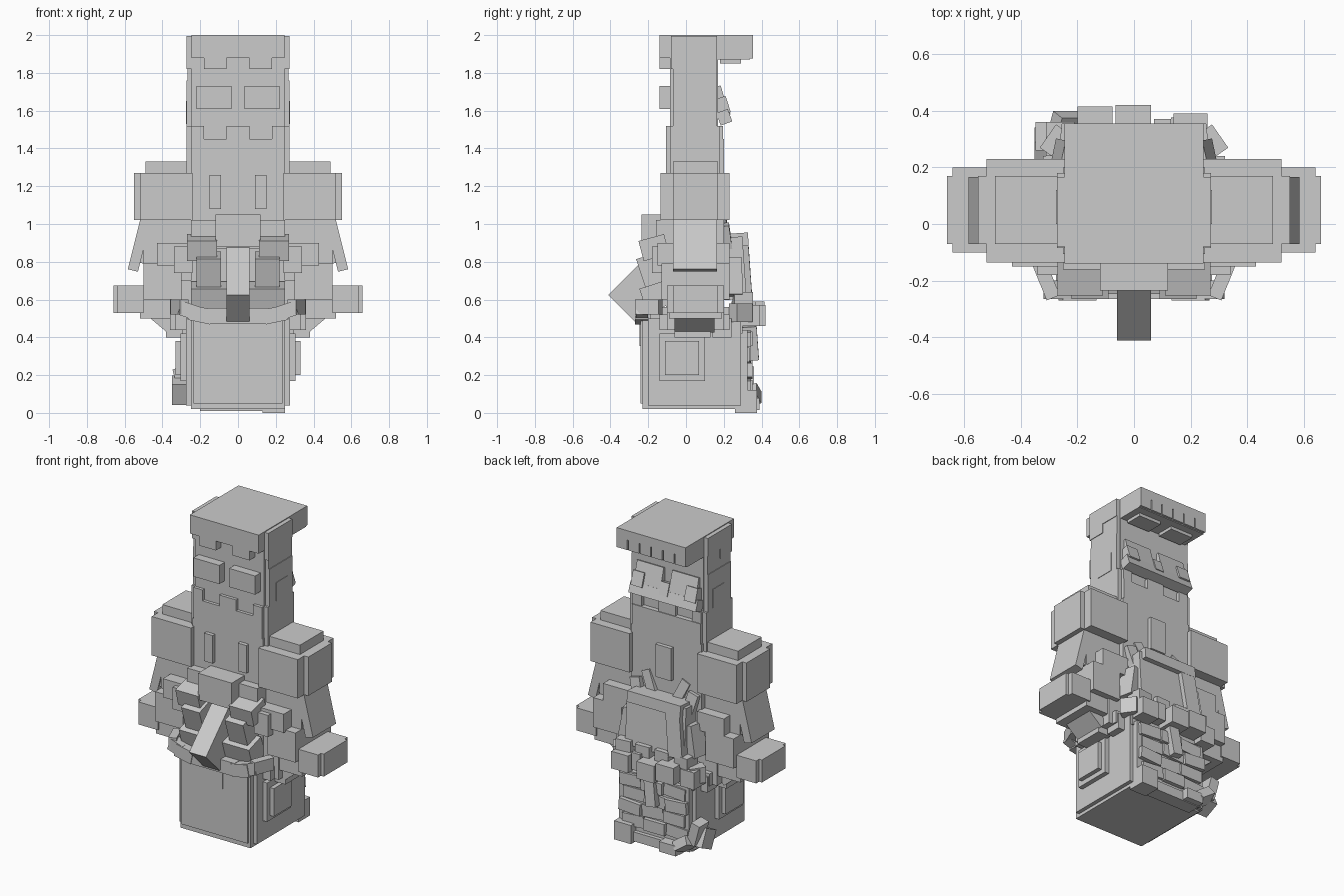
import bpy, bmesh, math
from mathutils import Matrix, Vector, Euler

old = bpy.data.objects.get("Cube")
if old:
    bpy.data.objects.remove(old, do_unlink=True)

grey = bpy.data.materials.new("stone_grey")
grey.use_nodes = True
tone = (0.6, 0.6, 0.6, 1)
grey.diffuse_color = tone
grey.node_tree.nodes["Principled BSDF"].inputs["Base Color"].default_value = tone


def block(name, x, y, z, tilt=(0, 0, 0), both=False):
    """Box from x, y, z ranges, tilted in degrees about its centre, optionally mirrored in x."""
    mesh = bpy.data.meshes.new(name)
    bm = bmesh.new()
    spans = (x, y, z)
    size = Matrix.Diagonal([b - a for a, b in spans] + [1])
    centre = Matrix.Translation(Vector([(a + b) / 2 for a, b in spans]))
    turn = Euler([math.radians(t) for t in tilt]).to_matrix().to_4x4()
    bmesh.ops.create_cube(bm, size=1, matrix=centre @ turn @ size)
    if both:
        twin = bmesh.ops.duplicate(bm, geom=bm.verts[:] + bm.edges[:] + bm.faces[:])["geom"]
        faces = [g for g in twin if isinstance(g, bmesh.types.BMFace)]
        for v in [g for g in twin if isinstance(g, bmesh.types.BMVert)]:
            v.co.x = -v.co.x
        bmesh.ops.reverse_faces(bm, faces=faces)
    bm.to_mesh(mesh)
    bm.free()
    mesh.materials.append(grey)
    ob = bpy.data.objects.new(name, mesh)
    bpy.context.scene.collection.objects.link(ob)
    return ob


def pair(name, x, y, z, tilt=(0, 0, 0)):
    return block(name, x, y, z, tilt, both=True)


# Head and cap
block("head", (-.245, .245), (-.085, .17), (1.3, 1.95))
pair("head_side_upper", (.24, .268), (-.07, .165), (1.76, 1.9))
pair("temple", (.24, .272), (-.07, .165), (1.52, 1.76))
pair("ear", (.24, .275), (0, .12), (1.53, 1.65))
block("cap_band", (-.245, .245), (-.14, .165), (1.88, 1.95))
block("cap_top", (-.245, .245), (-.14, .355), (1.94, 2))
block("cap_brim", (-.245, .245), (.16, .34), (1.87, 1.995))
pair("cap_tooth", (.06, .18), (-.14, -.08), (1.82, 1.89))
pair("cap_side_band", (.24, .272), (-.08, .165), (1.88, 1.995))
pair("cap_side_tab", (.24, .272), (-.08, .04), (1.82, 1.89))
for i in range(6):
    left = -.245 + i * .083
    block("brim_slat", (left, left + .075), (.33, .355), (1.875, 1.99))
pair("brim_underside_pad", (.04, .2), (.18, .29), (1.85, 1.88))
pair("rear_goggle", (.035, .22), (-.14, -.08), (1.61, 1.73))

# Face trim
block("moustache", (-.24, .24), (.17, .235), (1.53, 1.6), (20, 0, 0))
pair("cheek_plate", (.03, .22), (.155, .205), (1.58, 1.73), (16, 0, 0))
pair("cheek_ridge", (.15, .23), (.16, .225), (1.58, 1.67), (18, 0, 0))
block("nose", (-.03, .03), (.165, .225), (1.57, 1.65), (18, 0, 0))

# Neck collar with upright teeth
block("collar", (-.245, .245), (-.105, .2), (1.27, 1.45))
pair("collar_side", (.24, .272), (-.085, .18), (1.27, 1.52))
for l, r in ((-.245, -.18), (-.06, .06), (.18, .245)):
    block("collar_tooth", (l, r), (-.105, .195), (1.44, 1.52))

# Torso
block("torso", (-.25, .25), (-.105, .2), (.45, 1.32))
pair("back_strap", (.09, .15), (-.13, -.1), (1.08, 1.26))
block("chest_placket", (-.05, .06), (.19, .225), (1.04, 1.25))
pair("lapel", (.08, .14), (.17, .22), (.9, 1.06), (8, 25, 0))
pair("lapel_lower", (.15, .22), (.18, .24), (.82, 1.0), (8, 15, 0))

# Shoulders and arms
pair("shoulder_top", (.24, .49), (-.07, .17), (1.2, 1.33))
pair("shoulder", (.24, .52), (-.135, .23), (1.02, 1.27))
pair("shoulder_cap", (.4, .55), (-.07, .17), (1.02, 1.27))
pair("upper_arm", (.24, .5), (-.07, .165), (.68, 1.03))
pair("sleeve_lining", (.44, .53), (-.06, .155), (.79, 1.03), (0, -14, 0))
pair("sleeve_flare", (.495, .55), (-.07, .165), (.75, 1.03), (0, -14, 0))
pair("sleeve_inner_step", (.24, .43), (-.15, .23), (.78, .9))
pair("elbow_step", (.3, .5), (-.13, .23), (.6, .79))
pair("forearm", (.3, .6), (-.08, .18), (.55, .66))
pair("cuff", (.5, .64), (-.1, .2), (.53, .675))
pair("cuff_end", (.6, .66), (-.07, .17), (.53, .675))
pair("hand_block", (.33, .52), (-.09, .19), (.5, .6))
pair("arm_lower_flare", (.34, .47), (-.06, .15), (.46, .52), (0, -40, 0))
pair("arm_lower_tip", (.29, .38), (-.06, .13), (.4, .5))
pair("waist_side", (.24, .36), (-.1, .2), (.44, .7))

# Rear pack with a jutting spout
block("rear_yoke", (-.25, .25), (-.16, -.08), (.87, 1.02))
block("rear_pouch", (-.12, .12), (-.235, -.08), (.88, 1.05))
pair("rear_pouch_ear", (.11, .27), (-.24, -.1), (.82, .93), (15, 0, 0))
pair("rear_shelf", (.24, .34), (-.18, -.08), (.74, .88))
pair("rear_fin", (.09, .22), (-.235, -.1), (.63, .84), (18, 0, 0))
pair("rear_fin_lower", (.06, .25), (-.23, -.1), (.55, .68), (18, 0, 0))
block("spout", (-.06, .06), (-.31, -.11), (.5, .87), (-45, 0, 0))

# Rear sash
block("sash_middle", (-.16, .16), (-.265, -.2), (.47, .555))
pair("sash_bend", (.14, .26), (-.27, -.2), (.48, .56), (0, -12, 0))
pair("sash_end", (.22, .31), (-.265, -.2), (.505, .58), (0, -18, 0))
pair("sash_return", (.285, .335), (-.265, -.13), (.52, .6), (0, 0, -22))
block("sash_drop", (-.06, .06), (-.245, -.2), (.355, .5))

# Belt around the waist
block("waist", (-.265, .265), (-.19, .3), (.42, .56))
pair("belt_side", (.25, .33), (-.14, .23), (.44, .52))
pair("belt_side_buckle", (.3, .345), (-.05, .08), (.45, .53))
for k, (l, r, front) in enumerate(((-.31, -.21, .36), (-.2, -.075, .415),
                                   (-.065, .06, .42), (.07, .13, .37), (.14, .26, .39))):
    low = .46 + .02 * (k % 2)
    block("belt_pouch", (l, r), (.24, front), (low, low + .11))
pair("belt_corner", (.24, .31), (.24, .34), (.48, .58), (0, 0, 35))

# Front bib
block("bib", (-.21, .21), (.18, .31), (.6, .93), (4, 0, 0))
block("bib_top", (-.19, .19), (.18, .33), (.88, .95), (4, 0, 0))
block("bib_tilted_panel", (-.2, -.1), (.22, .34), (.62, .9), (4, 7, 0))
pair("bib_side", (.18, .27), (.19, .29), (.62, .82), (0, -10, 12))
for k in range(4):
    left = -.26 + k * .14
    block("bib_hem", (left, left + .1), (.25, .35), (.57, .64), (0, 0, 4 * k - 6))

# Lower body
block("trousers", (-.25, .25), (-.23, .29), (.02, .52))
pair("trousers_side", (.24, .275), (-.2, .29), (.04, .5))
block("trousers_back_panel", (-.235, .235), (-.24, -.2), (.05, .5))
block("trousers_front_panel", (-.25, .25), (.26, .325), (.03, .44))
pair("side_patch", (.26, .305), (-.14, .1), (.17, .42))
pair("side_patch_inner", (.28, .332), (-.11, .07), (.2, .38))
pair("hip_plate", (.25, .32), (.14, .24), (.4, .5))
block("heel_box", (-.35, -.26), (.21, .32), (.06, .18), (25, 0, 0))

# Overlapping front flaps
for row in range(4):
    for col in range(3):
        left = -.245 + col * .155 + .02 * (row % 2)
        low = .1 + row * .085
        out = .335 + .008 * ((row + 2 * col) % 3)
        block("front_flap", (left, left + .15), (.28, out), (low, low + .075),
              (0, 4 * ((row + col) % 3 - 1), 0))
block("front_tail", (-.04, .03), (.3, .38), (.28, .46), (4, 8, 0))

# Foot and curled tip
block("foot", (.13, .25), (.26, .375), (0, .12))
block("foot_bar", (-.2, .2), (.26, .35), (.01, .07))
block("curl_lower", (-.2, -.08), (.28, .39), (.015, .08))
block("curl_middle", (-.29, -.18), (.3, .39), (.06, .12), (25, 35, 0))
block("curl_upper", (-.33, -.27), (.26, .36), (.1, .24), (0, -15, 0))
